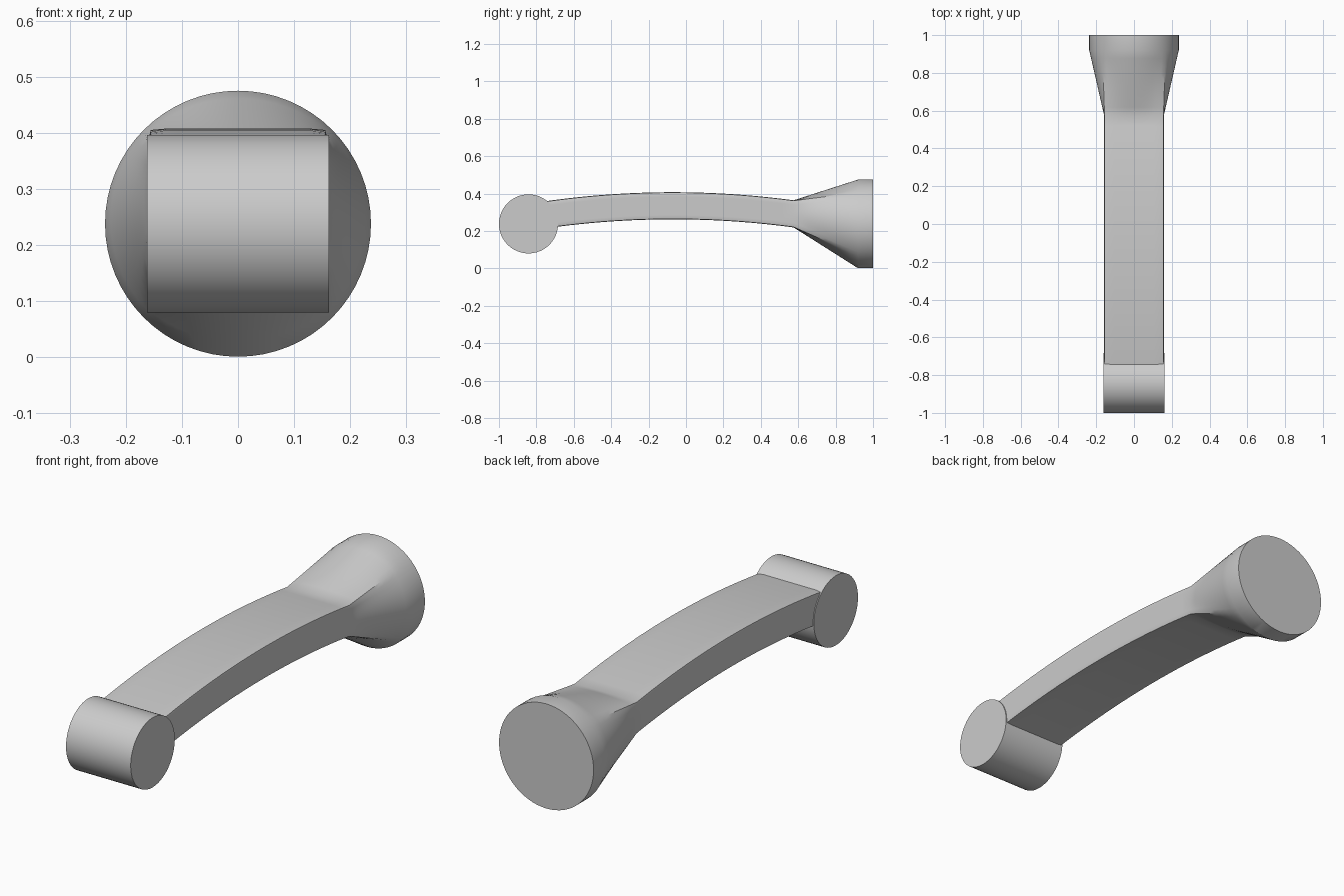
import bpy, bmesh, math
from mathutils import Vector

if "Cube" in bpy.data.objects:
    bpy.data.objects.remove(bpy.data.objects["Cube"], do_unlink=True)

grey = bpy.data.materials.new("plain grey")
grey.use_nodes = True
colour = (0.6, 0.6, 0.6, 1)
grey.diffuse_color = colour
grey.node_tree.nodes["Principled BSDF"].inputs["Base Color"].default_value = colour

SIDES = 64
HALF_W, HALF_H, ROUND = 0.158, 0.0725, 0.008
JOIN_Y, RIM_Y, END_Y = 0.575, 0.92, 1.0
RIM_R, RIM_Z = 0.237, 0.238


def arch(y):
    """Height of the arm's centre line."""
    return 0.335 - 0.104 * (y + 0.07) ** 2


def box_section(y):
    """Rectangle with slightly rounded corners."""
    ring = []
    for i in range(SIDES):
        a = math.tau * i / SIDES
        c, s = math.cos(a), math.sin(a)
        m = max(abs(c), abs(s))
        q = Vector((c / m * HALF_W, s / m * HALF_H))
        w, h = HALF_W - ROUND, HALF_H - ROUND
        core = Vector((max(-w, min(w, q.x)), max(-h, min(h, q.y))))
        p = core + (q - core).normalized() * ROUND
        ring.append(Vector((p.x, y, arch(y) + p.y)))
    return ring


def round_section(y):
    return [Vector((RIM_R * math.cos(math.tau * i / SIDES), y,
                    RIM_Z + RIM_R * math.sin(math.tau * i / SIDES)))
            for i in range(SIDES)]


def loft(name, rings):
    bm = bmesh.new()
    loops = [[bm.verts.new(p) for p in ring] for ring in rings]
    for a, b in zip(loops, loops[1:]):
        for i in range(SIDES):
            j = (i + 1) % SIDES
            bm.faces.new((a[i], a[j], b[j], b[i]))
    bm.faces.new(loops[0])
    bm.faces.new(loops[-1])
    bmesh.ops.recalc_face_normals(bm, faces=bm.faces)
    mesh = bpy.data.meshes.new(name)
    bm.to_mesh(mesh)
    bm.free()
    obj = bpy.data.objects.new(name, mesh)
    bpy.context.collection.objects.link(obj)
    finish(obj)


def finish(obj):
    obj.data.materials.append(grey)
    bpy.ops.object.select_all(action="DESELECT")
    obj.select_set(True)
    bpy.context.view_layer.objects.active = obj
    bpy.ops.object.shade_smooth_by_angle(angle=math.radians(30))


# Arched arm flaring into a round end
start, steps = -0.8, 24
rings = [box_section(start + (JOIN_Y - start) * i / steps) for i in range(steps + 1)]
joint, rim = rings[-1], round_section(RIM_Y)
for k in range(1, 9):
    rings.append([p.lerp(q, k / 8) for p, q in zip(joint, rim)])
rings.append(round_section(END_Y))
loft("arched_arm", rings)

# Cross barrel at the front
bpy.ops.mesh.primitive_cylinder_add(vertices=48, radius=0.158, depth=0.324,
                                    location=(0, -0.842, 0.238),
                                    rotation=(0, math.pi / 2, 0))
barrel = bpy.context.object
barrel.name = "front_barrel"
finish(barrel)
